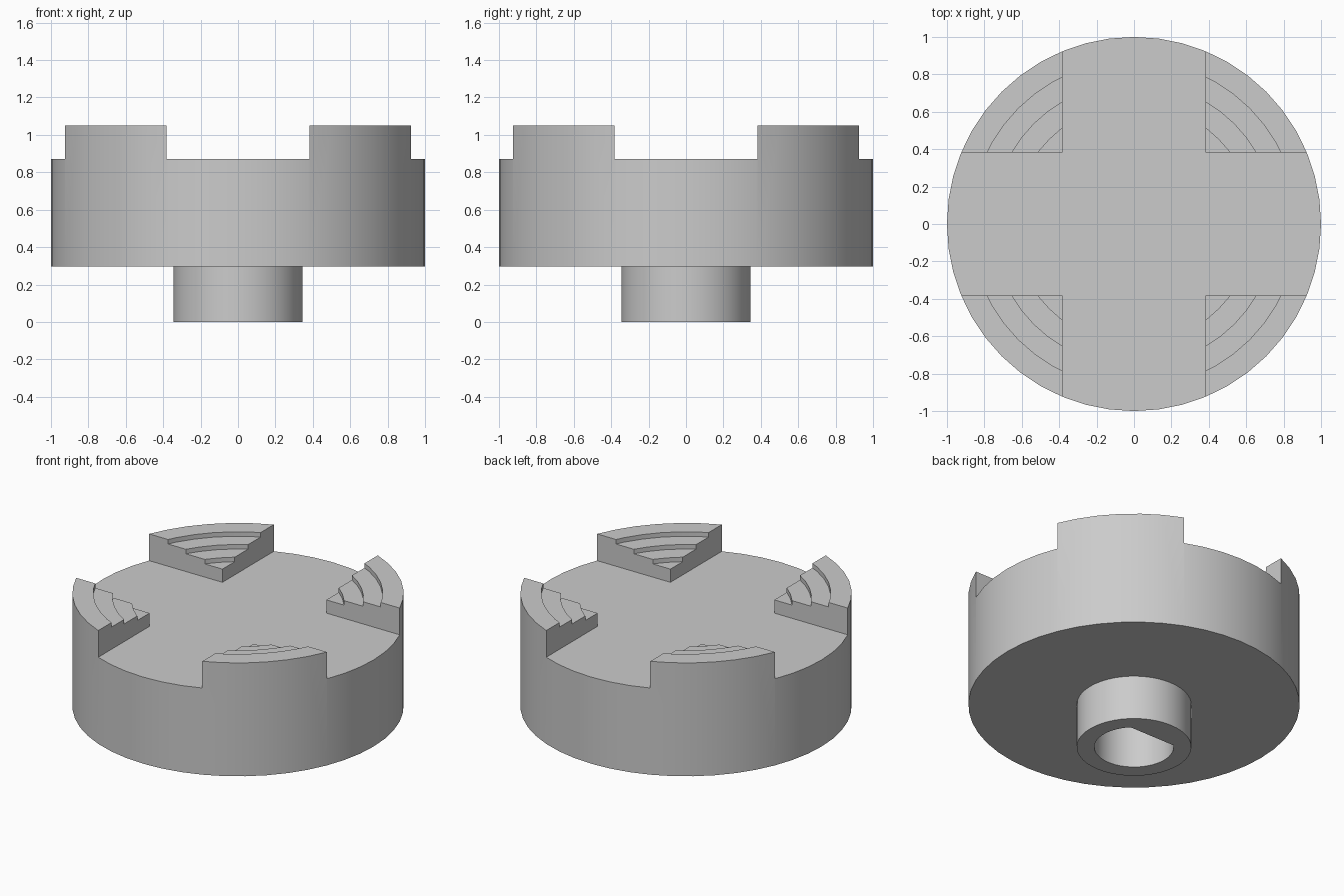
import bpy
import bmesh
from math import cos, sin, pi, asin

if "Cube" in bpy.data.objects:
    bpy.data.objects.remove(bpy.data.objects["Cube"])

SEGMENTS = 48
BODY_BOTTOM, BODY_TOP, JAW_TOP = 0.295, 0.872, 1.05
HUB_RADIUS, SLOT = 0.346, 0.383
BORE_RADIUS, BORE_FLAT = 0.24, 0.17

grey = bpy.data.materials.new("plain grey")
grey.use_nodes = True
colour = (0.6, 0.6, 0.6, 1)
grey.diffuse_color = colour
grey.node_tree.nodes["Principled BSDF"].inputs["Base Color"].default_value = colour


def make_object(name, bm):
    bmesh.ops.recalc_face_normals(bm, faces=bm.faces)
    mesh = bpy.data.meshes.new(name)
    bm.to_mesh(mesh)
    bm.free()
    mesh.materials.append(grey)
    obj = bpy.data.objects.new(name, mesh)
    bpy.context.collection.objects.link(obj)
    return obj


def lathe(name, profile):
    """Turn a radius/height profile, open at the axis, into a closed solid."""
    bm = bmesh.new()
    rings = []
    for r, z in profile:
        rings.append([bm.verts.new((r * cos(2 * pi * i / SEGMENTS),
                                    r * sin(2 * pi * i / SEGMENTS), z))
                      for i in range(SEGMENTS)])
    for a, b in zip(rings, rings[1:]):
        for i in range(SEGMENTS):
            j = (i + 1) % SEGMENTS
            bm.faces.new((a[i], a[j], b[j], b[i]))
    bm.faces.new(rings[0])
    bm.faces.new(rings[-1])
    return make_object(name, bm)


def prism(name, outline, z0, z1):
    """Extrude a flat outline from z0 up to z1."""
    bm = bmesh.new()
    face = bm.faces.new([bm.verts.new((x, y, z0)) for x, y in outline])
    top = bmesh.ops.extrude_face_region(bm, geom=[face])["geom"]
    bmesh.ops.translate(bm, vec=(0, 0, z1 - z0),
                        verts=[v for v in top if isinstance(v, bmesh.types.BMVert)])
    return make_object(name, bm)


def cut(target, cutter):
    mod = target.modifiers.new("cut", "BOOLEAN")
    mod.operation = "DIFFERENCE"
    mod.solver = "EXACT"
    mod.object = cutter
    bpy.context.view_layer.objects.active = target
    bpy.ops.object.modifier_apply(modifier=mod.name)
    bpy.data.objects.remove(cutter)


# Body, hub and the stepped rim, turned in one piece
profile = [(HUB_RADIUS, 0), (HUB_RADIUS, BODY_BOTTOM), (1, BODY_BOTTOM), (1, JAW_TOP)]
height = JAW_TOP
for radius in (0.874, 0.757, 0.64):
    profile += [(radius, height), (radius, height - 0.03)]
    height -= 0.03
body = lathe("jaw_coupling", profile)

# Cross-shaped slot that leaves four stepped jaws
s, e = SLOT, 1.2
arm = [(e, -s), (e, s), (s, s)]
cross = []
for turn in range(4):
    cross += arm
    arm = [(-y, x) for x, y in arm]
cut(body, prism("slot_cutter", cross, BODY_TOP, JAW_TOP + 0.2))

# D-shaped shaft bore through the hub, flat towards the back
start = pi - asin(BORE_FLAT / BORE_RADIUS)
sweep = 2 * pi - (pi - 2 * asin(BORE_FLAT / BORE_RADIUS))
bore = [(BORE_RADIUS * cos(start + sweep * i / 40),
         BORE_RADIUS * sin(start + sweep * i / 40)) for i in range(41)]
cut(body, prism("bore_cutter", bore, -0.1, BODY_BOTTOM))

# Smooth walls with sharp rims
bpy.ops.object.select_all(action="DESELECT")
body.select_set(True)
bpy.context.view_layer.objects.active = body
bpy.ops.object.shade_smooth_by_angle(angle=pi / 6)
